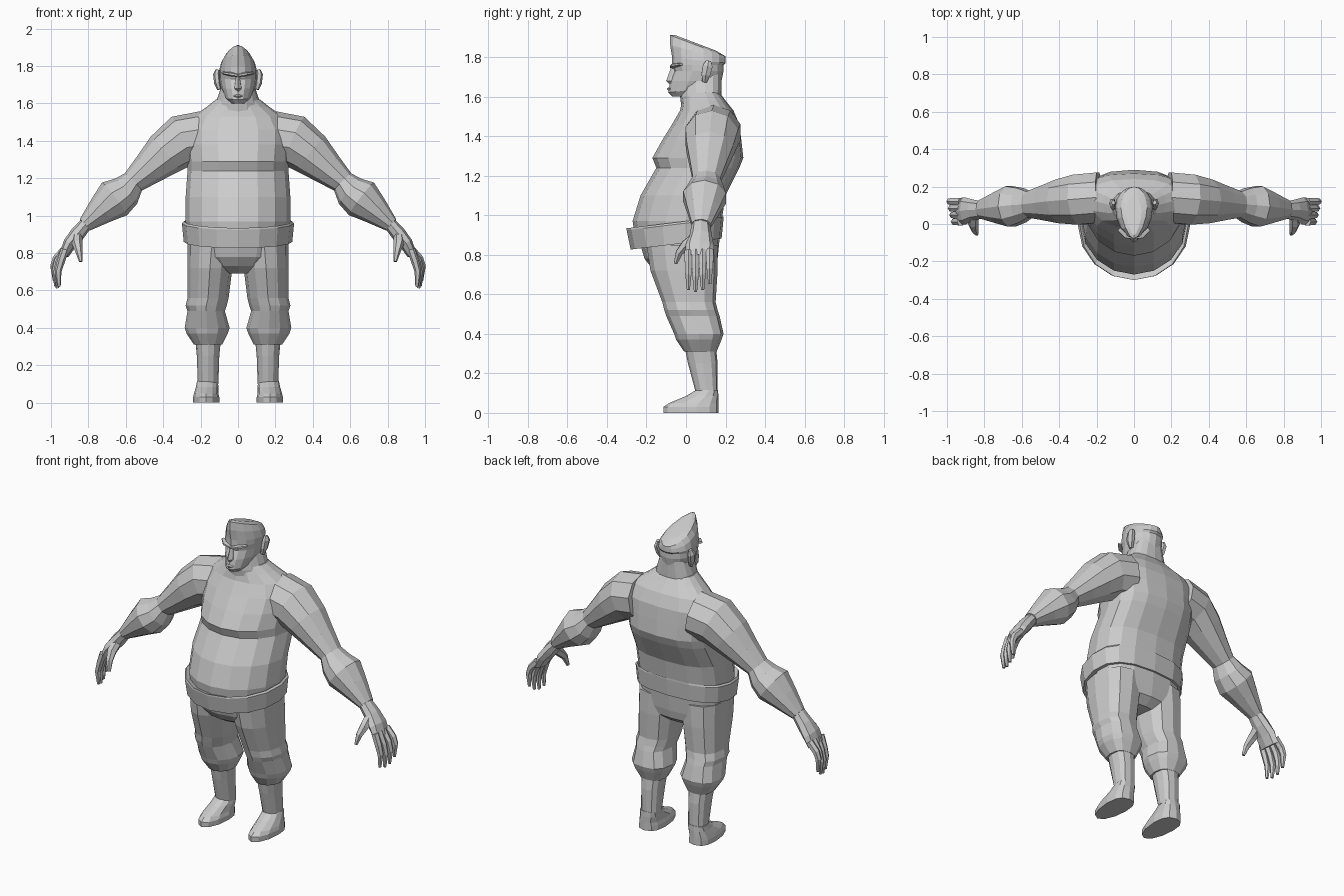
import bpy, bmesh, math
from mathutils import Vector

cube = bpy.data.objects.get("Cube")
if cube:
    bpy.data.objects.remove(cube, do_unlink=True)

clay = bpy.data.materials.new("plain grey")
clay.use_nodes = True
GREY = (.6, .6, .6, 1)
clay.diffuse_color = GREY
clay.node_tree.nodes["Principled BSDF"].inputs["Base Color"].default_value = GREY


def loft(name, rings, side=1):
    """Skin a list of point rings, capped at both ends; side -1 mirrors in x."""
    bm = bmesh.new()
    rows = [[bm.verts.new((p.x * side, p.y, p.z)) for p in ring] for ring in rings]
    count = len(rows[0])
    for low, high in zip(rows, rows[1:]):
        for i in range(count):
            j = (i + 1) % count
            bm.faces.new((low[i], low[j], high[j], high[i]))
    bm.faces.new(rows[0])
    bm.faces.new(rows[-1])
    bmesh.ops.recalc_face_normals(bm, faces=bm.faces)
    mesh = bpy.data.meshes.new(name)
    bm.to_mesh(mesh)
    bm.free()
    mesh.materials.append(clay)
    bpy.context.collection.objects.link(bpy.data.objects.new(name, mesh))


def power(value, roundness):
    return math.copysign(abs(value) ** (2 / roundness), value)


def level(z, half, front, back, centre=0, tilt=0, middle=.6, nose=2, rear=2.6, count=16):
    """Horizontal ring; nose and rear set how square its two halves are."""
    cy = front + (back - front) * middle
    ring = []
    for i in range(count):
        c, s = math.cos(math.tau * i / count), math.sin(math.tau * i / count)
        depth, shape = (back - cy, rear) if s > 0 else (cy - front, nose)
        y = cy + depth * power(s, shape)
        ring.append(Vector((centre + half * power(c, shape), y, z + tilt * y)))
    return ring


def joint(x, y, z, thick, wide=1):
    """One stop on a limb: its place, its half thickness and its width ratio."""
    return Vector((x, y, z)), thick, wide


def limb(name, joints, side, count=6):
    """Tube through the joints with rings square to the path."""
    points = [place for place, thick, wide in joints]
    rings = []
    for k, (place, thick, wide) in enumerate(joints):
        along = points[min(k + 1, len(points) - 1)] - points[max(k - 1, 0)]
        across = along.cross(Vector((0, 1, 0))).normalized()
        sideways = along.normalized().cross(across) * wide
        turns = [math.tau * i / count for i in range(count)]
        rings.append([place + thick * (across * math.cos(a) + sideways * math.sin(a)) for a in turns])
    loft(name, rings, side)


def arm_joint(x, z, thick):
    """The arm drifts forward as it reaches outward."""
    return joint(x, .16 - x / 10, z, thick, wide=.9 + .015 / thick)


# Torso with a chest fold, heavy belly and sloping shoulders
loft("torso", [
    level(z=.9, half=.27, front=-.26, back=.17),
    level(z=.97, half=.28, front=-.27, back=.18),
    level(z=1.1, half=.28, front=-.23, back=.2),
    level(z=1.24, half=.27, front=-.15, back=.27),
    level(z=1.29, half=.27, front=-.17, back=.29),
    level(z=1.38, half=.28, front=-.12, back=.28),
    level(z=1.46, half=.28, front=-.07, back=.27),
    level(z=1.53, half=.24, front=-.03, back=.24),
    level(z=1.58, half=.17, front=-.02, back=.2),
    level(z=1.62, half=.12, front=-.01, back=.17),
])

# Tilted waistband with a lip at the top
loft("waistband", [
    level(z=.86, half=.27, front=-.26, back=.17, tilt=.12),
    level(z=.86, half=.29, front=-.28, back=.18, tilt=.12),
    level(z=.96, half=.3, front=-.3, back=.19, tilt=.12),
    level(z=.97, half=.29, front=-.3, back=.19, tilt=.12),
    level(z=.95, half=.27, front=-.26, back=.17, tilt=.12),
])

# Seat of the breeches
loft("breeches_seat", [
    level(z=.69, half=.1, front=-.1, back=.1),
    level(z=.73, half=.2, front=-.17, back=.15),
    level(z=.78, half=.26, front=-.21, back=.16),
    level(z=.88, half=.27, front=-.24, back=.17),
])

# Neck
loft("neck", [
    level(z=1.52, half=.14, front=-.02, back=.2),
    level(z=1.6, half=.12, front=-.03, back=.18),
    level(z=1.72, half=.08, front=-.02, back=.18),
])

# Wedge-topped head, from chin to slanted crown
loft("head", [
    level(z=1.6, half=.04, front=-.07, back=.08, rear=2),
    level(z=1.63, half=.07, front=-.09, back=.13, tilt=.1, rear=2),
    level(z=1.68, half=.09, front=-.08, back=.18, rear=2),
    level(z=1.73, half=.1, front=-.06, back=.19, rear=2),
    level(z=1.76, half=.1, front=-.07, back=.19, rear=2),
    level(z=1.79, half=.1, front=-.07, back=.2, tilt=-.1, rear=2),
    level(z=1.84, half=.09, front=-.08, back=.2, tilt=-.25, nose=1.8, rear=2),
    level(z=1.88, half=.07, front=-.08, back=.2, tilt=-.38, nose=1.6, rear=2),
    level(z=1.89, half=.04, front=-.06, back=.15, tilt=-.38, nose=1.6, rear=2),
])

# Nose and lower lip
loft("nose", [
    level(z=1.66, half=.01, front=-.08, back=0, count=8),
    level(z=1.68, half=.025, front=-.1, back=0, count=8),
    level(z=1.75, half=.01, front=-.075, back=0, count=8),
])
loft("lower_lip", [
    level(z=1.63, half=.03, front=-.09, back=0, count=8),
    level(z=1.64, half=.035, front=-.097, back=0, count=8),
    level(z=1.65, half=.03, front=-.085, back=0, count=8),
])

for side, word in ((1, "left"), (-1, "right")):
    # Arm with a pinched elbow and a heavy forearm
    limb(word + "_arm", [
        arm_joint(x=.18, z=1.42, thick=.14),
        arm_joint(x=.3, z=1.4, thick=.14),
        arm_joint(x=.39, z=1.33, thick=.12),
        arm_joint(x=.48, z=1.25, thick=.09),
        arm_joint(x=.56, z=1.18, thick=.065),
        arm_joint(x=.6, z=1.13, thick=.09),
        arm_joint(x=.66, z=1.09, thick=.11),
        arm_joint(x=.73, z=1.03, thick=.08),
        arm_joint(x=.82, z=.95, thick=.04),
    ], side, count=10)

    # Palm, thumb and four fingers
    limb(word + "_palm", [
        joint(x=.81, y=.075, z=.96, thick=.035, wide=1.3),
        joint(x=.86, y=.075, z=.9, thick=.04, wide=1.4),
        joint(x=.9, y=.07, z=.85, thick=.036, wide=2),
        joint(x=.93, y=.067, z=.79, thick=.026, wide=2.8),
    ], side, count=8)
    limb(word + "_thumb", [
        joint(x=.86, y=.05, z=.89, thick=.03),
        joint(x=.86, y=0, z=.85, thick=.028),
        joint(x=.85, y=-.035, z=.81, thick=.02),
        joint(x=.84, y=-.053, z=.755, thick=.01),
    ], side)
    for k, finger in enumerate(("index", "middle", "ring", "little")):
        y = .012 + .036 * k
        lift = .01 * (k - 1) ** 2
        spread = .008 * (k - 1)
        limb(f"{word}_{finger}_finger", [
            joint(x=.925, y=y, z=.82, thick=.022),
            joint(x=.955 + spread, y=y, z=.75 + lift / 2, thick=.021),
            joint(x=.97 + spread, y=y, z=.69 + lift, thick=.018),
            joint(x=.965 + spread, y=y, z=.612 + lift, thick=.009),
        ], side)

    # Breeches leg with a knee fold and a gathered cuff
    loft(word + "_breeches_leg", [
        level(z=.85, centre=.14, half=.13, front=-.2, back=.16, middle=.5, count=12),
        level(z=.72, centre=.15, half=.12, front=-.18, back=.16, middle=.5, count=12),
        level(z=.56, centre=.16, half=.11, front=-.12, back=.15, middle=.5, count=12),
        level(z=.52, centre=.17, half=.11, front=-.11, back=.16, middle=.5, count=12),
        level(z=.49, centre=.17, half=.1, front=-.1, back=.17, middle=.5, count=12),
        level(z=.4, centre=.165, half=.12, front=-.06, back=.19, middle=.5, count=12),
        level(z=.37, centre=.165, half=.11, front=-.05, back=.18, middle=.5, count=12),
        level(z=.31, centre=.16, half=.075, front=-.01, back=.155, middle=.5, count=12),
    ], side)
    loft(word + "_shin", [
        level(z=.35, centre=.16, half=.07, front=-.01, back=.15, middle=.5, count=12),
        level(z=.25, centre=.16, half=.06, front=.01, back=.16, middle=.5, count=12),
        level(z=.1, centre=.16, half=.055, front=.05, back=.16, middle=.5, count=12),
    ], side)

    # Shoe with a flat sole and sloping instep
    loft(word + "_shoe", [
        level(z=0, centre=.17, half=.07, front=-.115, back=.165, count=12),
        level(z=.03, centre=.17, half=.07, front=-.115, back=.165, count=12),
        level(z=.05, centre=.17, half=.065, front=-.085, back=.165, count=12),
        level(z=.085, centre=.165, half=.06, front=0, back=.164, count=12),
        level(z=.115, centre=.163, half=.056, front=.05, back=.162, count=12),
    ], side)

    # Ear and frowning brow
    limb(word + "_ear", [
        joint(x=.1, y=.095, z=1.675, thick=.012),
        joint(x=.11, y=.1, z=1.71, thick=.018, wide=1.4),
        joint(x=.115, y=.11, z=1.755, thick=.018, wide=1.6),
        joint(x=.11, y=.115, z=1.78, thick=.01, wide=1.4),
    ], side)
    limb(word + "_brow", [
        joint(x=0, y=-.065, z=1.75, thick=.009, wide=2),
        joint(x=.04, y=-.058, z=1.757, thick=.011, wide=2),
        joint(x=.08, y=-.025, z=1.763, thick=.007, wide=2),
    ], side)
